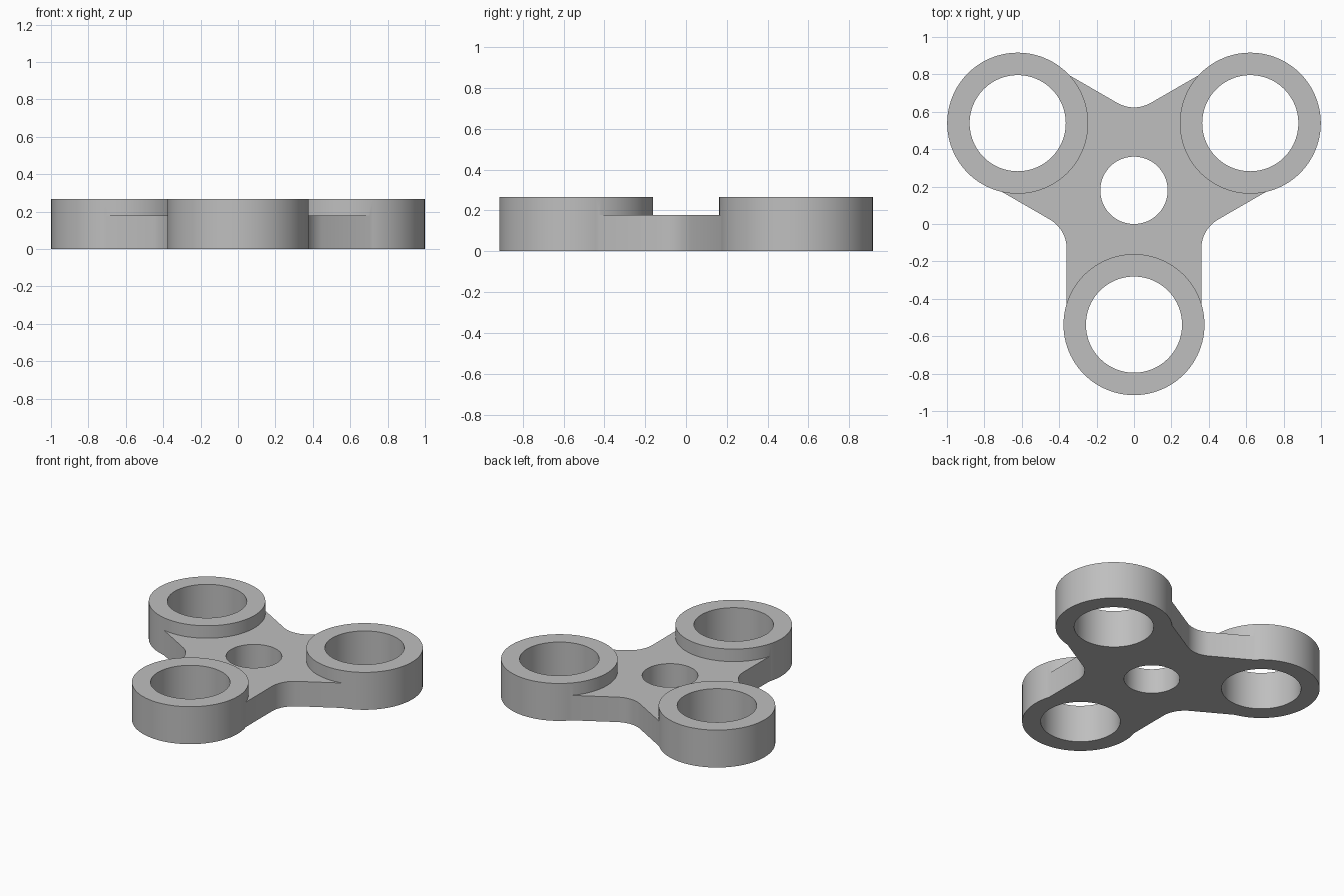
import bpy
import bmesh
from math import cos, sin, pi, radians
from mathutils import Matrix, Vector

cube = bpy.data.objects.get("Cube")
if cube:
    bpy.data.objects.remove(cube, do_unlink=True)

HUB = Vector((0, 0.18, 0))
REACH = 0.718                      # hub centre to ring centre
RING_R, BORE_R, HUB_R = 0.377, 0.257, 0.18
ARM_W, FILLET = 0.36, 0.18         # arm half width, fillet between arms
BODY_H, RING_H = 0.178, 0.267
TURNS = [Matrix.Rotation(radians(a), 3, "Z") for a in (0, 120, 240)]

grey = bpy.data.materials.new("light grey plastic")
grey.use_nodes = True
grey.diffuse_color = (0.52, 0.52, 0.52, 1)
grey.node_tree.nodes["Principled BSDF"].inputs["Base Color"].default_value = grey.diffuse_color


def prism(name, points, bottom, top):
    """Extrude a flat counter-clockwise outline into a solid."""
    bm = bmesh.new()
    face = bm.faces.new([bm.verts.new((p.x, p.y, bottom)) for p in points])
    moved = bmesh.ops.extrude_face_region(bm, geom=[face], use_keep_orig=True)["geom"]
    verts = [v for v in moved if isinstance(v, bmesh.types.BMVert)]
    bmesh.ops.translate(bm, verts=verts, vec=(0, 0, top - bottom))
    bmesh.ops.recalc_face_normals(bm, faces=bm.faces)
    mesh = bpy.data.meshes.new(name)
    bm.to_mesh(mesh)
    bm.free()
    mesh.materials.append(grey)
    obj = bpy.data.objects.new(name, mesh)
    bpy.context.collection.objects.link(obj)
    return obj


def circle(centre, radius, n=96):
    return [centre + Vector((cos(2 * pi * i / n), sin(2 * pi * i / n), 0)) * radius
            for i in range(n)]


def combine(target, tool, operation):
    """Apply a boolean and discard the tool."""
    mod = target.modifiers.new(operation, "BOOLEAN")
    mod.operation = operation
    mod.solver = "EXACT"
    mod.object = tool
    bpy.context.view_layer.objects.active = target
    bpy.ops.object.modifier_apply(modifier=mod.name)
    bpy.data.objects.remove(tool, do_unlink=True)


# One arm's outline with the fillet that leads to the next arm
arm = [Vector((-ARM_W, -REACH, 0)), Vector((ARM_W, -REACH, 0))]
dist = (ARM_W + FILLET) / sin(radians(60))
centre = Vector((cos(radians(-30)), sin(radians(-30)), 0)) * dist
for i in range(13):
    a = radians(180 - 5 * i)
    arm.append(centre + Vector((cos(a), sin(a), 0)) * FILLET)

# Three-armed body
body = prism("spinner_body", [HUB + t @ p for t in TURNS for p in arm], 0, BODY_H)

# Taller rings at the arm ends
ring_centres = [HUB + t @ Vector((0, -REACH, 0)) for t in TURNS]
for c in ring_centres:
    combine(body, prism("ring", circle(c, RING_R), 0, RING_H), "UNION")

# Through holes in the rings and the hub
for c, r in [(c, BORE_R) for c in ring_centres] + [(HUB, HUB_R)]:
    combine(body, prism("bore", circle(c, r), -0.1, RING_H + 0.1), "DIFFERENCE")

# Smooth walls with crisp rims
for o in bpy.context.selected_objects:
    o.select_set(False)
body.select_set(True)
bpy.context.view_layer.objects.active = body
bpy.ops.object.shade_smooth_by_angle(angle=radians(30))
